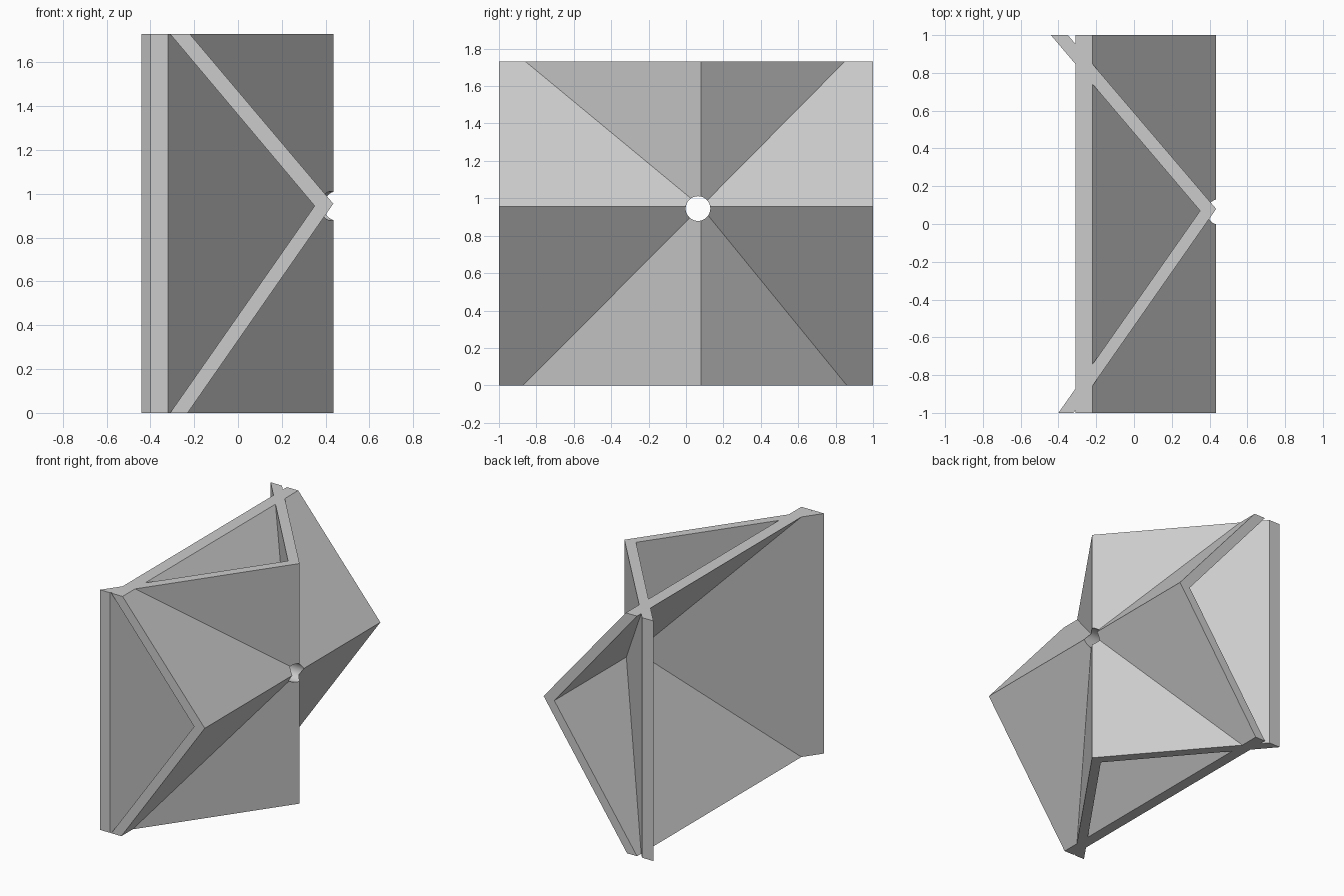
import bpy, bmesh, math

cube = bpy.data.objects.get("Cube")
if cube:
    bpy.data.objects.remove(cube, do_unlink=True)

HEIGHT = 1.73

grey = bpy.data.materials.new("plain_grey")
grey.use_nodes = True
colour = (0.6, 0.6, 0.6, 1)
grey.diffuse_color = colour
grey.node_tree.nodes["Principled BSDF"].inputs["Base Color"].default_value = colour


def prism(name, profile, place, start, end):
    """Extrude a closed profile between two positions along one axis."""
    bm = bmesh.new()
    face = bm.faces.new([bm.verts.new(place(a, b, start)) for a, b in profile])
    moved = bmesh.ops.extrude_face_region(bm, geom=[face])["geom"]
    for v in moved:
        if isinstance(v, bmesh.types.BMVert):
            a, b = profile[0]
            v.co += (v.co - v.co) + offset(place, start, end)
    bmesh.ops.recalc_face_normals(bm, faces=bm.faces)
    mesh = bpy.data.meshes.new(name)
    bm.to_mesh(mesh)
    bm.free()
    mesh.materials.append(grey)
    obj = bpy.data.objects.new(name, mesh)
    bpy.context.collection.objects.link(obj)
    return obj


def offset(place, start, end):
    from mathutils import Vector
    return Vector(place(0, 0, end)) - Vector(place(0, 0, start))


def combine(target, other, operation):
    """Apply a boolean and discard the helper."""
    mod = target.modifiers.new(operation.title(), 'BOOLEAN')
    mod.operation = operation
    mod.solver = 'EXACT'
    mod.object = other
    bpy.context.view_layer.objects.active = target
    bpy.ops.object.modifier_apply(modifier=mod.name)
    bpy.data.objects.remove(other, do_unlink=True)


# Upright bent plate: V profile seen from above
upright_profile = [(0.435, 0.08), (-0.35, 1), (-0.44, 1),
                   (0.35, 0.07), (-0.40, -1), (-0.32, -1)]
plates = prism("crossed_bent_plates", upright_profile,
               lambda a, b, t: (a, b, t), 0, HEIGHT)

# Level bent plate: V profile seen from the front
level_profile = [(0.435, 0.955), (-0.22, HEIGHT), (-0.31, HEIGHT),
                 (0.35, 0.945), (-0.31, 0), (-0.23, 0)]
level = prism("level_bent_plate", level_profile,
              lambda a, b, t: (a, t, b), -1, 1)
combine(plates, level, 'UNION')

# Round hole where the ridges cross
circle = [(0.064 + 0.066 * math.cos(i * math.tau / 48),
           0.945 + 0.066 * math.sin(i * math.tau / 48)) for i in range(48)]
hole = prism("hole_cutter", circle, lambda a, b, t: (t, a, b), -1, 1)
hole.hide_render = True
combine(plates, hole, 'DIFFERENCE')

# Smooth the hole wall, keep the folds crisp
bpy.ops.object.select_all(action='DESELECT')
plates.select_set(True)
bpy.context.view_layer.objects.active = plates
bpy.ops.object.shade_smooth_by_angle(angle=math.radians(30))
